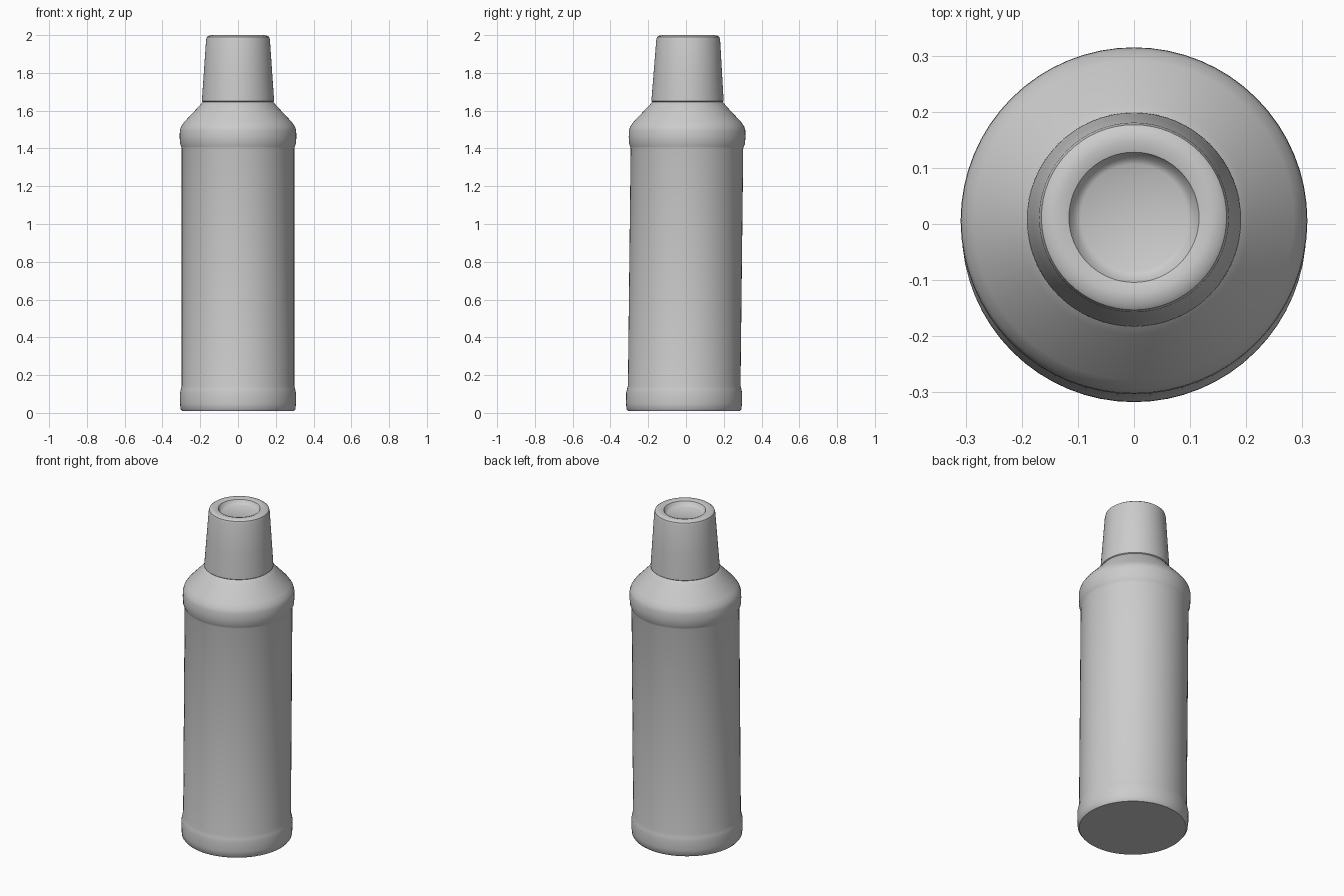
import bpy
import bmesh
import math
from mathutils import Vector, Matrix

cube = bpy.data.objects.get("Cube")
if cube:
    bpy.data.objects.remove(cube, do_unlink=True)

SIDES = 64

# Single plain grey
grey = bpy.data.materials.new("plain grey")
grey.use_nodes = True
colour = (0.6, 0.6, 0.6, 1)
grey.diffuse_color = colour
grey.node_tree.nodes["Principled BSDF"].inputs["Base Color"].default_value = colour

# The whole bottle leans slightly towards the back
LEAN = Matrix.Identity(4)
LEAN[1][2] = 0.0115
LEAN[1][3] = -0.011


def lathe(name, profile):
    """Turn an (radius, height) profile around the z axis."""
    bm = bmesh.new()
    verts = [bm.verts.new((r, 0, z)) for r, z in profile]
    edges = [bm.edges.new(pair) for pair in zip(verts, verts[1:])]
    bmesh.ops.spin(bm, geom=verts + edges, cent=Vector(), axis=(0, 0, 1),
                   angle=math.tau, steps=SIDES, use_merge=True)
    bmesh.ops.remove_doubles(bm, verts=bm.verts, dist=0.0005)
    bmesh.ops.recalc_face_normals(bm, faces=bm.faces)
    bm.transform(LEAN)
    mesh = bpy.data.meshes.new(name)
    bm.to_mesh(mesh)
    bm.free()
    mesh.materials.append(grey)
    obj = bpy.data.objects.new(name, mesh)
    bpy.context.collection.objects.link(obj)
    bpy.ops.object.select_all(action="DESELECT")
    obj.select_set(True)
    bpy.context.view_layer.objects.active = obj
    bpy.ops.object.shade_smooth_by_angle(angle=math.radians(35))
    return obj


# Body: base band, straight wall, raised shoulder band and sloping shoulder
lathe("bottle_body", [
    (0, 0.01), (0.296, 0.01), (0.304, 0.02), (0.307, 0.05), (0.307, 0.105),
    (0.303, 0.125), (0.298, 0.145), (0.298, 1.4), (0.301, 1.412),
    (0.307, 1.425), (0.309, 1.46), (0.308, 1.495), (0.302, 1.515),
    (0.285, 1.54), (0.205, 1.625), (0.188, 1.645), (0.18, 1.65), (0, 1.65),
])

# Tapered cap with a shallow dish in its top
lathe("cap", [
    (0, 1.64), (0.18, 1.64), (0.191, 1.65), (0.19, 1.67), (0.181, 1.8),
    (0.169, 1.975), (0.165, 1.99), (0.157, 1.996), (0.135, 2.0),
    (0.116, 1.994), (0.106, 1.975), (0.095, 1.969), (0, 1.967),
])
